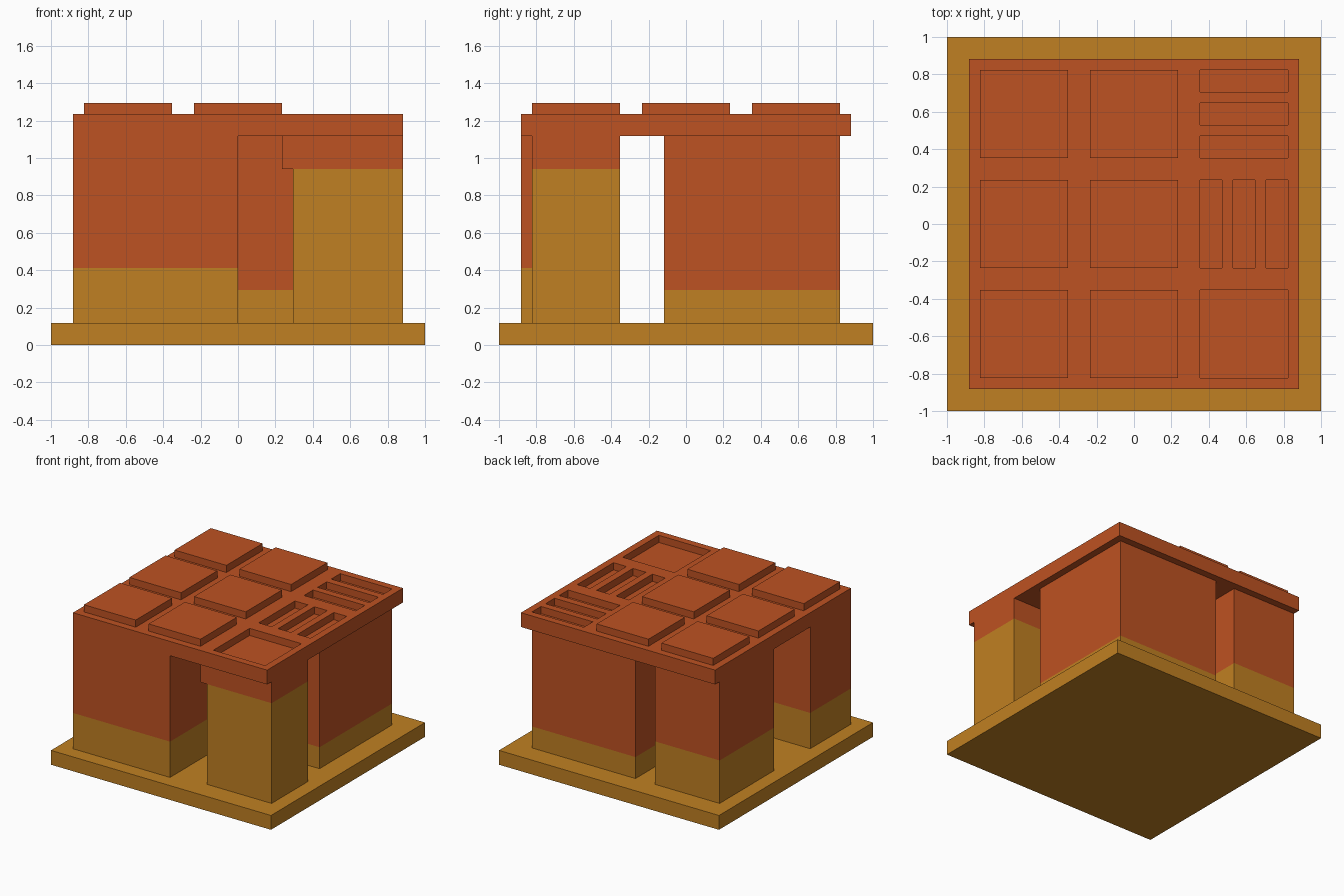
import bpy
import bmesh
from mathutils import Vector

cube = bpy.data.objects.get("Cube")
if cube:
    bpy.data.objects.remove(cube, do_unlink=True)

U = 2 / 34  # grid unit: the base is 34 units wide


def material(name, color):
    mat = bpy.data.materials.new(name)
    mat.use_nodes = True
    mat.diffuse_color = color
    bsdf = next(n for n in mat.node_tree.nodes if n.type == "BSDF_PRINCIPLED")
    bsdf.inputs["Base Color"].default_value = color
    bsdf.inputs["Roughness"].default_value = 0.9
    return mat


GOLD = material("ochre_gold", (0.527, 0.216, 0.016, 1))
ORANGE = material("burnt_orange", (0.515, 0.084, 0.016, 1))


def add_box(bm, x, y, z):
    """Add a box spanning three (min, max) ranges given in grid units."""
    verts = bmesh.ops.create_cube(bm, size=1)["verts"]
    for v in verts:
        v.co = Vector([U * (r[0] if c < 0 else r[1]) for c, r in zip(v.co, (x, y, z))])


def make_object(name, boxes, mats, split=None):
    """Boxes as one object; faces above the split height get the second material."""
    bm = bmesh.new()
    for b in boxes:
        add_box(bm, *b)
    if split is not None:
        bmesh.ops.bisect_plane(bm, geom=bm.verts[:] + bm.edges[:] + bm.faces[:],
                               plane_co=(0, 0, split * U), plane_no=(0, 0, 1))
        for f in bm.faces:
            f.material_index = int(f.calc_center_median().z > split * U)
    mesh = bpy.data.meshes.new(name)
    bm.to_mesh(mesh)
    bm.free()
    for m in mats:
        mesh.materials.append(m)
    obj = bpy.data.objects.new(name, mesh)
    bpy.context.collection.objects.link(obj)
    return obj


# Base slab
make_object("base_slab", [((-17, 17), (-17, 17), (0, 2))], [GOLD])

# Two-tone wall blocks: x range, y range, colour split height
for name, x, y, split in [
    ("front_right_block", (-15, 0), (-15, -6), 7),
    ("back_left_block", (-2, 14), (-2, 14), 5),
    ("back_right_block", (-15, -5), (2, 14), 8),
]:
    make_object(name, [(x, y, (2, 19))], [GOLD, ORANGE], split)

# Front pillar with a wider beam on top
make_object("front_left_pillar", [((5, 15), (-14, -6), (2, 16))], [GOLD])
make_object("pillar_beam", [((4, 15), (-14, -6), (16, 19))], [ORANGE])

# Roof slab, recessed one unit by a square pit and two sets of slots
roof = make_object("roof_slab", [((-15, 15), (-15, 15), (19, 21))], [ORANGE])
depth = (20, 22)
recesses = [((6, 14), (-14, -6), depth)]
for s in (6, 9, 12):
    recesses.append(((s, s + 2), (-4, 4), depth))
    recesses.append(((6, 14), (s, s + 2), depth))
cutter = make_object("roof_cutter", recesses, [ORANGE])
cutter.hide_render = True
mod = roof.modifiers.new("recesses", "BOOLEAN")
mod.operation = "DIFFERENCE"
mod.solver = "EXACT"
mod.object = cutter
bpy.context.view_layer.objects.active = roof
bpy.ops.object.modifier_apply(modifier=mod.name)
bpy.data.objects.remove(cutter, do_unlink=True)

# Raised roof panels, two columns of three
for col, x in (("right", (-14, -6)), ("middle", (-4, 4))):
    for row, y in (("front", (-14, -6)), ("centre", (-4, 4)), ("back", (6, 14))):
        make_object(f"roof_panel_{row}_{col}", [(x, y, (21, 22))], [ORANGE])
